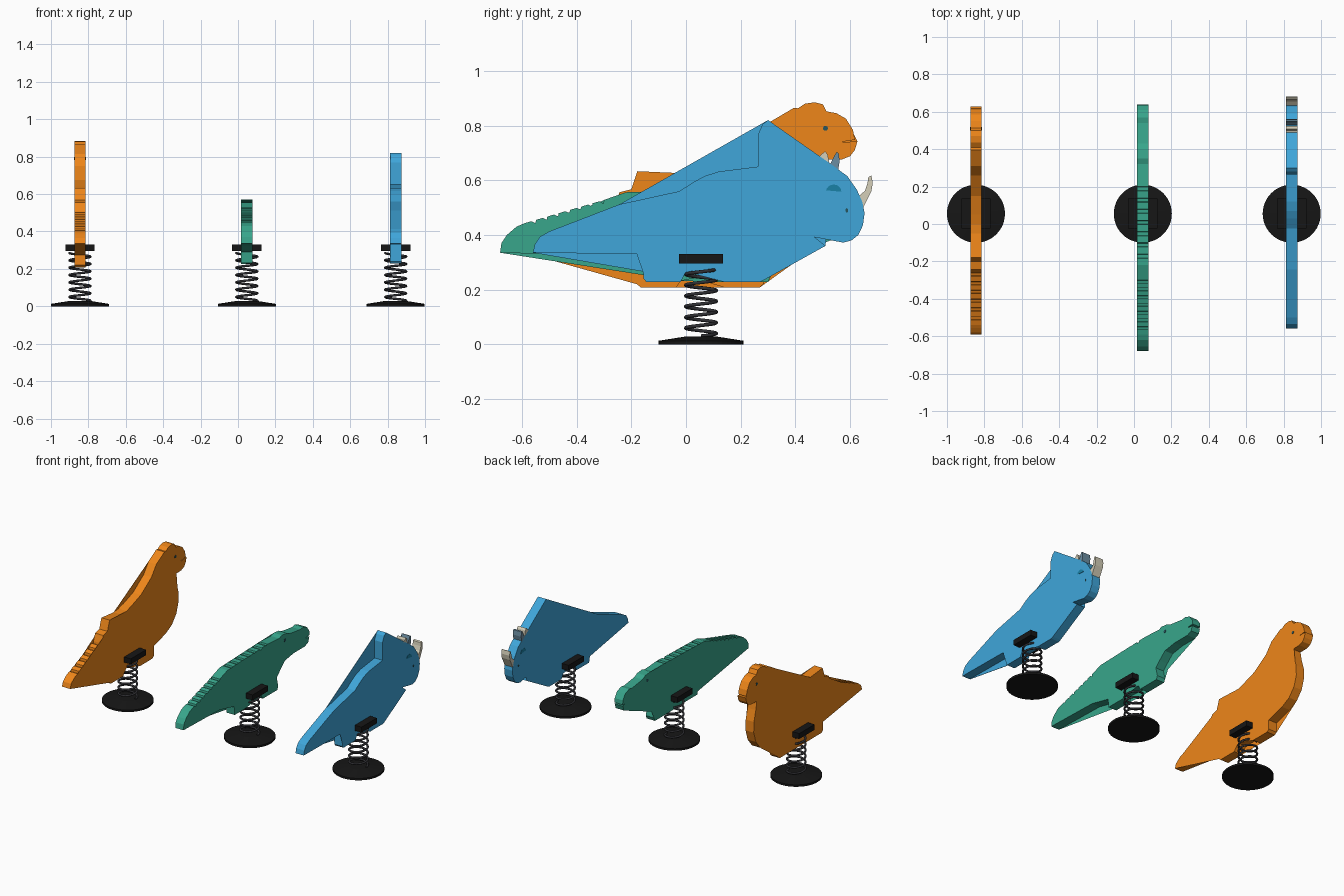
import bpy, bmesh, math


def material(name, rgb):
    m = bpy.data.materials.new(name)
    m.diffuse_color = (*rgb, 1)
    return m


ORANGE = material("orange", (0.86, 0.24, 0.01))
GREEN = material("green", (0.04, 0.38, 0.26))
BLUE = material("blue", (0.05, 0.38, 0.70))
BLACK = material("black", (0.008, 0.008, 0.008))
STEEL = material("spring_steel", (0.03, 0.03, 0.035))
CREAM = material("cream", (0.66, 0.62, 0.48))
SLATE = material("slate", (0.15, 0.27, 0.36))
DARK = material("dark", (0.02, 0.09, 0.11))
TEAL = material("teal", (0.01, 0.22, 0.38))
T = 0.03  # half the panel thickness


def add(name, bm, mat):
    bmesh.ops.recalc_face_normals(bm, faces=bm.faces)
    me = bpy.data.meshes.new(name)
    bm.to_mesh(me)
    bm.free()
    ob = bpy.data.objects.new(name, me)
    bpy.context.collection.objects.link(ob)
    me.materials.append(mat)
    return ob


def panel(name, pts, x, mat, x0=-T, x1=T):
    """Side profile of (y, z) points extruded along x."""
    bm = bmesh.new()
    a = [bm.verts.new((x + x0, y, z)) for y, z in pts]
    b = [bm.verts.new((x + x1, y, z)) for y, z in pts]
    n = len(pts)
    caps = [bm.faces.new(a), bm.faces.new(b[::-1])]
    for i in range(n):
        j = (i + 1) % n
        bm.faces.new((a[i], b[i], b[j], a[j]))
    bmesh.ops.triangulate(bm, faces=caps)
    return add(name, bm, mat)


def steps(a, b, n, depth):
    """Row of small back ridges from a to b."""
    out = []
    for i in range(n):
        for t, d in ((0, 0), (0.6, 0), (0.65, -depth), (0.95, -depth)):
            u = (i + t) / n
            out.append((a[0] + (b[0] - a[0]) * u, a[1] + (b[1] - a[1]) * u + d))
    return out + [b]


def spot(name, x, y, z, ry, rz, mat, side=1, arc=2 * math.pi):
    pts = [(y + ry * math.cos(arc * i / 16), z + rz * math.sin(arc * i / 16)) for i in range(16)]
    lo, hi = sorted((side * (T - 0.002), side * (T + 0.0015)))
    panel(name, pts, x, mat, lo, hi)


def mount(x, label):
    # round ground plate with a shallow cone
    bm = bmesh.new()
    rings = []
    for r, z in ((0.155, 0), (0.155, 0.013), (0.06, 0.028)):
        rings.append([bm.verts.new((x + r * math.cos(k * math.pi / 24),
                                    0.055 + r * math.sin(k * math.pi / 24), z)) for k in range(48)])
    for p, q in zip(rings, rings[1:]):
        for k in range(48):
            bm.faces.new((p[k], p[(k + 1) % 48], q[(k + 1) % 48], q[k]))
    bm.faces.new(rings[0])
    bm.faces.new(rings[-1])
    add(label + "_ground_plate", bm, BLACK)

    # coil spring
    cu = bpy.data.curves.new(label + "_spring", "CURVE")
    cu.dimensions = "3D"
    cu.bevel_depth = 0.0065
    cu.bevel_resolution = 2
    cu.use_fill_caps = True
    sp = cu.splines.new("POLY")
    n, turns = 170, 6.5
    sp.points.add(n - 1)
    for i, p in enumerate(sp.points):
        u = i / (n - 1)
        a = u * turns * 2 * math.pi
        p.co = (x + 0.056 * math.cos(a), 0.055 + 0.056 * math.sin(a), 0.03 + 0.255 * u, 1)
    cu.materials.append(STEEL)
    bpy.context.collection.objects.link(bpy.data.objects.new(label + "_spring", cu))

    # clamp block through the panel
    panel(label + "_clamp", [(-0.025, 0.295), (0.135, 0.295), (0.135, 0.331), (-0.025, 0.331)],
          x, BLACK, -0.078, 0.078)


XO, XG, XB = -0.845, 0.047, 0.843
for x, label in ((XO, "orange"), (XG, "green"), (XB, "blue")):
    mount(x, label)

# orange rider: round head, plump chest, ridged tail
orange = ([(-0.59, 0.335), (-0.58, 0.365), (-0.555, 0.385)]
          + steps((-0.54, 0.395), (-0.26, 0.51), 6, 0.014)
          + [(-0.243, 0.556), (-0.2, 0.567), (-0.178, 0.633), (-0.05, 0.62), (0.0, 0.625),
             (0.05, 0.64), (0.15, 0.675), (0.26, 0.75), (0.31, 0.815), (0.395, 0.865), (0.41, 0.863),
             (0.435, 0.88), (0.47, 0.885), (0.5, 0.878), (0.514, 0.852), (0.55, 0.845), (0.585, 0.825),
             (0.61, 0.785), (0.618, 0.748), (0.56, 0.739), (0.627, 0.742), (0.617, 0.71), (0.6, 0.688),
             (0.57, 0.676), (0.51, 0.675), (0.52, 0.62), (0.54, 0.55), (0.542, 0.48), (0.52, 0.41),
             (0.475, 0.355), (0.41, 0.32), (0.285, 0.285), (0.285, 0.222), (0.27, 0.208), (0.14, 0.208),
             (0.13, 0.225), (0.11, 0.25), (0.0, 0.25), (-0.024, 0.225), (-0.036, 0.208),
             (-0.165, 0.208), (-0.18, 0.22), (-0.18, 0.275)])
panel("orange_body", orange, XO, ORANGE)
panel("orange_back_web", [(-0.05, 0.62), (0.31, 0.815), (0.26, 0.74), (0.15, 0.66)],
      XO, ORANGE, -T, -T + 0.002)

# green rider: long low body with a snout and ridged back
green = ([(-0.68, 0.335), (-0.675, 0.37), (-0.655, 0.4), (-0.62, 0.43)]
         + steps((-0.59, 0.443), (-0.3, 0.528), 7, 0.012)
         + steps((-0.22, 0.556), (0.2, 0.568), 7, 0.01)
         + [(0.32, 0.56), (0.35, 0.57), (0.4, 0.565), (0.43, 0.55), (0.54, 0.535), (0.57, 0.54),
            (0.61, 0.525), (0.635, 0.49), (0.638, 0.462), (0.53, 0.455), (0.635, 0.452), (0.625, 0.42),
            (0.59, 0.405), (0.47, 0.405), (0.38, 0.39), (0.33, 0.345), (0.295, 0.31), (0.31, 0.25),
            (0.3, 0.227), (0.15, 0.227), (0.13, 0.26), (0.0, 0.27), (-0.02, 0.232),
            (-0.145, 0.232), (-0.15, 0.29), (-0.3, 0.325)])
panel("green_body", green, XG, GREEN)

# blue rider: frilled head, stepped back, web left on one face
blue = [(-0.56, 0.335), (-0.553, 0.365), (-0.535, 0.393), (-0.5, 0.413), (-0.243, 0.512), (-0.024, 0.56),
        (0.03, 0.595), (0.07, 0.616), (0.12, 0.632), (0.264, 0.65), (0.264, 0.768), (0.28, 0.805),
        (0.3, 0.82), (0.54, 0.652), (0.59, 0.615), (0.625, 0.565), (0.645, 0.52), (0.653, 0.48),
        (0.647, 0.435), (0.63, 0.4), (0.605, 0.38), (0.575, 0.372), (0.47, 0.392), (0.51, 0.36),
        (0.285, 0.235), (0.27, 0.228), (0.14, 0.228), (0.12, 0.26), (0.0, 0.265), (-0.02, 0.228),
        (-0.145, 0.228), (-0.155, 0.24), (-0.155, 0.33)]
panel("blue_body", blue, XB, BLUE)
panel("blue_frill_web", [(-0.243, 0.512), (0.3, 0.82), (0.264, 0.77), (0.264, 0.645), (0.07, 0.61),
                         (-0.024, 0.555)], XB, BLUE, -T, -T + 0.002)
panel("blue_tail_web", [(-0.56, 0.335), (-0.15, 0.335), (-0.15, 0.265)], XB, BLUE, -T, -T + 0.002)

# horns of the blue rider
panel("nose_horn", [(0.63, 0.54), (0.655, 0.562), (0.664, 0.59), (0.667, 0.612), (0.678, 0.617),
                    (0.683, 0.59), (0.678, 0.56), (0.663, 0.53), (0.648, 0.5)], XB, CREAM)
panel("brow_horn", [(0.525, 0.655), (0.54, 0.672), (0.55, 0.703), (0.558, 0.7), (0.562, 0.67),
                    (0.555, 0.63)], XB, SLATE)
panel("rear_horn", [(0.485, 0.685), (0.5, 0.69), (0.508, 0.706), (0.518, 0.695), (0.526, 0.655)], XB, CREAM)

# eyes and nostrils on both faces
for s, side in ((1, "right"), (-1, "left")):
    spot("blue_eye_" + side, XB, 0.54, 0.558, 0.028, 0.026, TEAL, s, math.pi)
    spot("blue_nostril_" + side, XB, 0.588, 0.49, 0.005, 0.008, DARK, s)
    spot("green_eye_" + side, XG, 0.38, 0.525, 0.01, 0.01, DARK, s)
    spot("orange_eye_" + side, XO, 0.51, 0.79, 0.009, 0.009, DARK, s)
